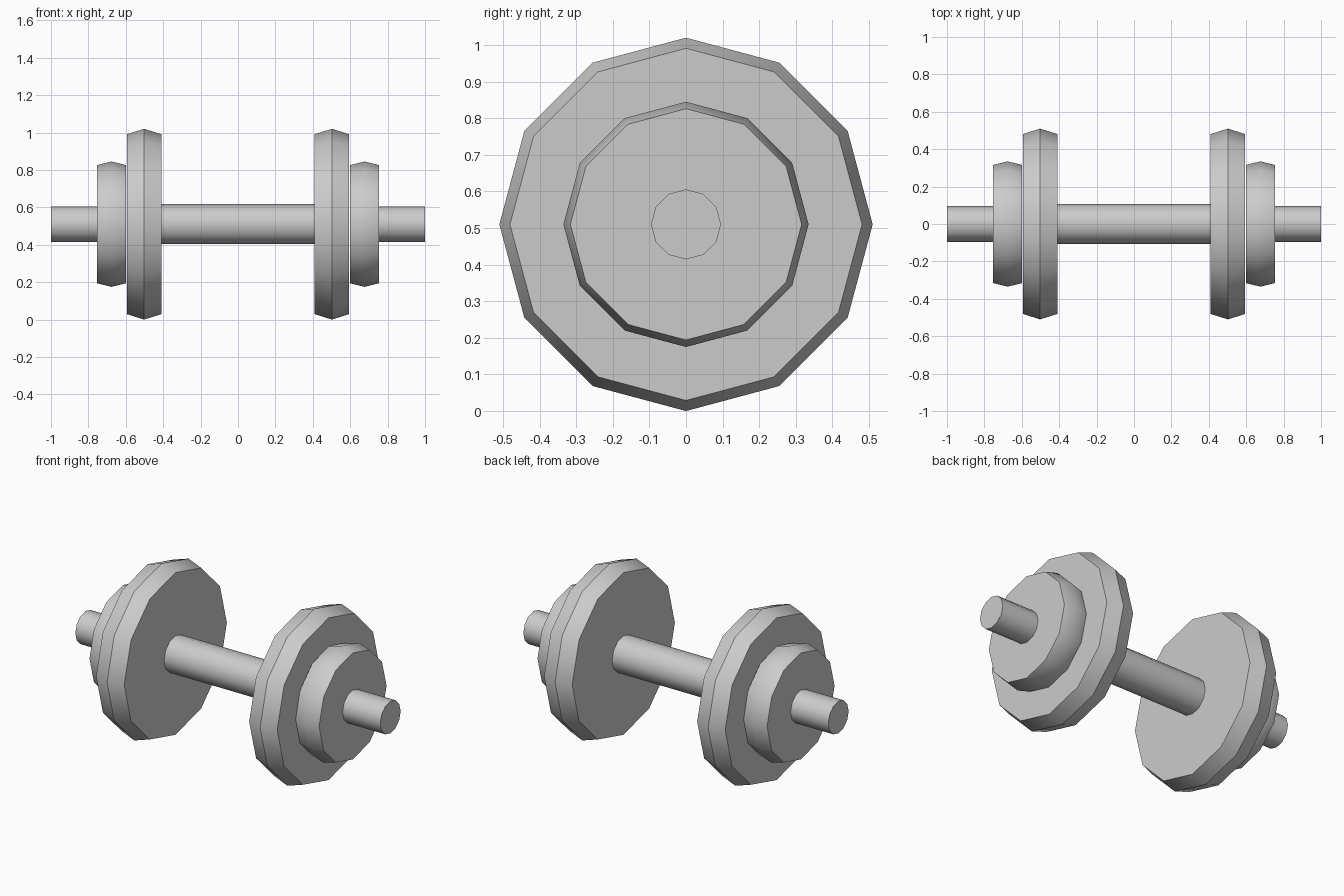
import bpy
import math

if "Cube" in bpy.data.objects:
    bpy.data.objects.remove(bpy.data.objects["Cube"], do_unlink=True)

SIDES = 12
AXIS_HEIGHT = 0.51

steel = bpy.data.materials.new("grey_steel")
steel.use_nodes = True
colour = (0.6, 0.6, 0.6, 1)
steel.diffuse_color = colour
steel.node_tree.nodes["Principled BSDF"].inputs["Base Color"].default_value = colour


def turned_part(name, profile):
    """Closed solid turned about the x axis from (x, radius) points."""
    verts, faces = [], []
    for x, r in profile:
        for i in range(SIDES):
            a = math.tau * i / SIDES
            verts.append((x, r * math.cos(a), AXIS_HEIGHT + r * math.sin(a)))
    for k in range(len(profile) - 1):
        for i in range(SIDES):
            j = (i + 1) % SIDES
            a, b = k * SIDES, (k + 1) * SIDES
            faces.append((a + i, b + i, b + j, a + j))
    last = (len(profile) - 1) * SIDES
    faces.append(tuple(range(SIDES)))
    faces.append(tuple(last + i for i in reversed(range(SIDES))))
    mesh = bpy.data.meshes.new(name)
    mesh.from_pydata(verts, [], faces)
    # profiles run toward +x, so turn the faces outward
    mesh.flip_normals()
    mesh.materials.append(steel)
    obj = bpy.data.objects.new(name, mesh)
    bpy.context.collection.objects.link(obj)
    bpy.ops.object.select_all(action="DESELECT")
    obj.select_set(True)
    bpy.context.view_layer.objects.active = obj
    bpy.ops.object.shade_smooth_by_angle(angle=math.radians(31))
    return obj


def weight_plate(name, centre, half_width, rim, ridge):
    """Disc whose rim rises to a ridge at mid width."""
    turned_part(name, [(centre - half_width, rim), (centre, ridge),
                       (centre + half_width, rim)])


# Grip between the plates
turned_part("grip", [(-0.42, 0.107), (0.42, 0.107)])

# Plates and bar end on each side
for side, sign in (("left", 1), ("right", -1)):
    weight_plate(side + "_large_plate", sign * 0.502, 0.092, 0.481, 0.51)
    weight_plate(side + "_small_plate", sign * 0.676, 0.077, 0.316, 0.335)
    ends = sorted((sign * 0.74, sign * 1.0))
    turned_part(side + "_bar_end", [(x, 0.0956) for x in ends])
